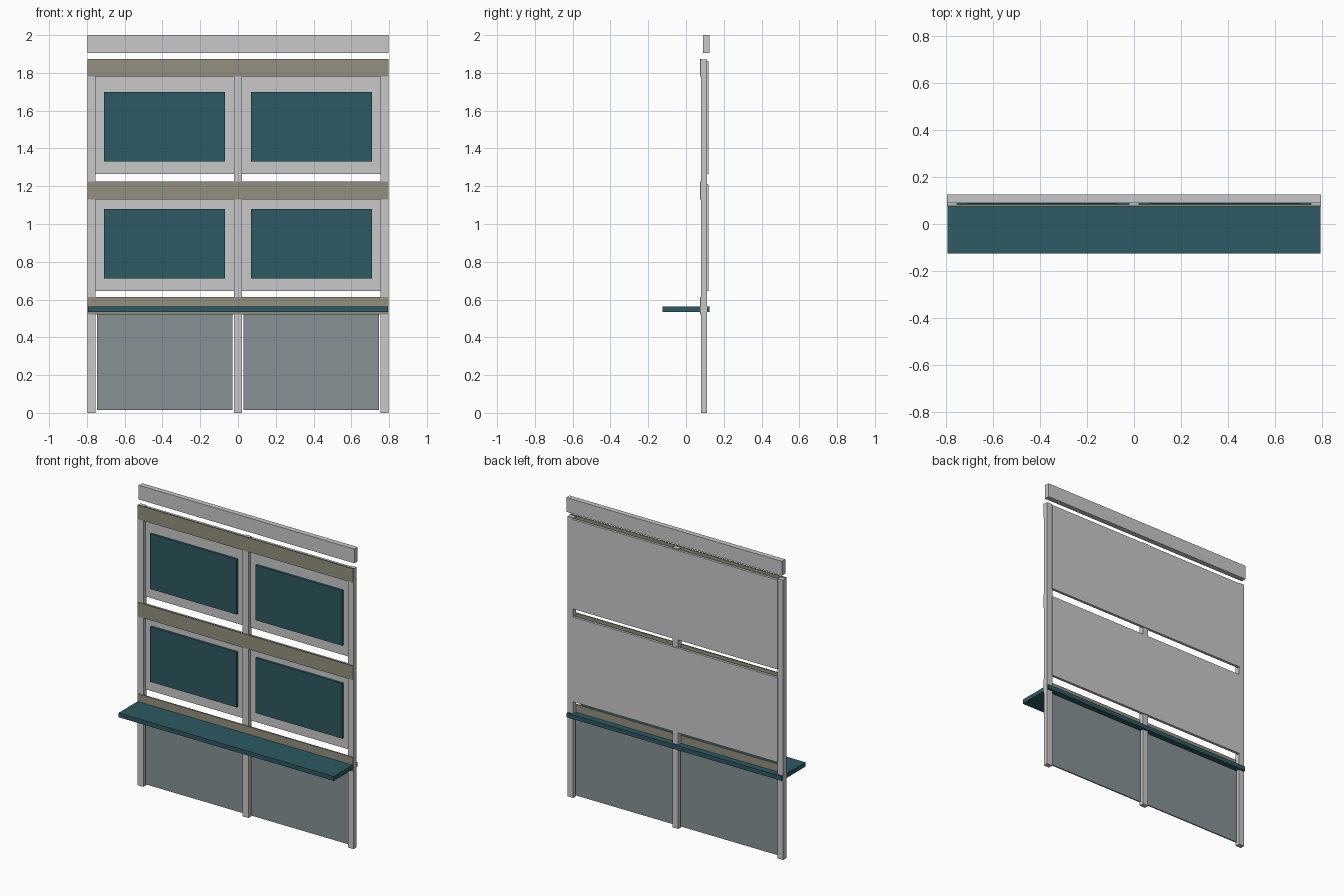
import bpy

if "Cube" in bpy.data.objects:
    bpy.data.objects.remove(bpy.data.objects["Cube"])


def srgb(hex_code):
    out = []
    for i in (0, 2, 4):
        c = int(hex_code[i:i + 2], 16) / 255
        out.append(c / 12.92 if c <= 0.04045 else ((c + 0.055) / 1.055) ** 2.4)
    return (*out, 1.0)


def material(name, hex_code):
    m = bpy.data.materials.new(name)
    m.diffuse_color = srgb(hex_code)
    m.use_nodes = True
    m.node_tree.nodes["Principled BSDF"].inputs["Base Color"].default_value = m.diffuse_color
    return m


GREY = material("light grey", "C9C9C9")
OLIVE = material("olive grey", "949080")
TEAL = material("dark teal", "2D5A62")
SLATE = material("slate grey", "869296")


def box(name, x, y, z, mat):
    """Box from (min, max) ranges on each axis."""
    bpy.ops.mesh.primitive_cube_add(size=1)
    ob = bpy.context.object
    ob.name = name
    for v in ob.data.vertices:
        v.co = [r[0] if c < 0 else r[1] for c, r in zip(v.co, (x, y, z))]
    ob.data.materials.append(mat)
    return ob


WIDE = (-0.797, 0.797)

# Upright posts
for name, x in (("left_post", (-0.797, -0.755)),
                ("centre_post", (-0.021, 0.021)),
                ("right_post", (0.755, 0.797))):
    box(name, x, (0.08, 0.112), (0, 1.87), GREY)

# Separate header board floating on top
box("header_board", WIDE, (0.09, 0.125), (1.905, 2.0), GREY)

# Thin cross rails on the front of the posts
for name, z in (("lower_rail", 0.52), ("middle_rail", 1.13), ("top_rail", 1.78)):
    box(name, WIDE, (0.075, 0.084), (z, z + 0.094), OLIVE)

# Counter shelf passing through the posts
box("counter_shelf", (-0.795, 0.795), (-0.125, 0.125), (0.533, 0.562), TEAL)

# Back boards with two raised display panels each
for name, z0, z1, p0 in (("lower", 0.645, 1.21, 0.712), ("upper", 1.265, 1.862, 1.332)):
    box(name + "_back_board", (-0.757, 0.757), (0.1, 0.118), (z0, z1), GREY)
    for side, x in (("left", (-0.71, -0.07)), ("right", (0.07, 0.71))):
        box(f"{name}_{side}_display", x, (0.086, 0.1), (p0, p0 + 0.368), TEAL)

# Base infill panels
for side, x in (("left", (-0.747, -0.03)), ("right", (0.03, 0.747))):
    box(side + "_base_panel", x, (0.092, 0.1), (0.015, 0.525), SLATE)
